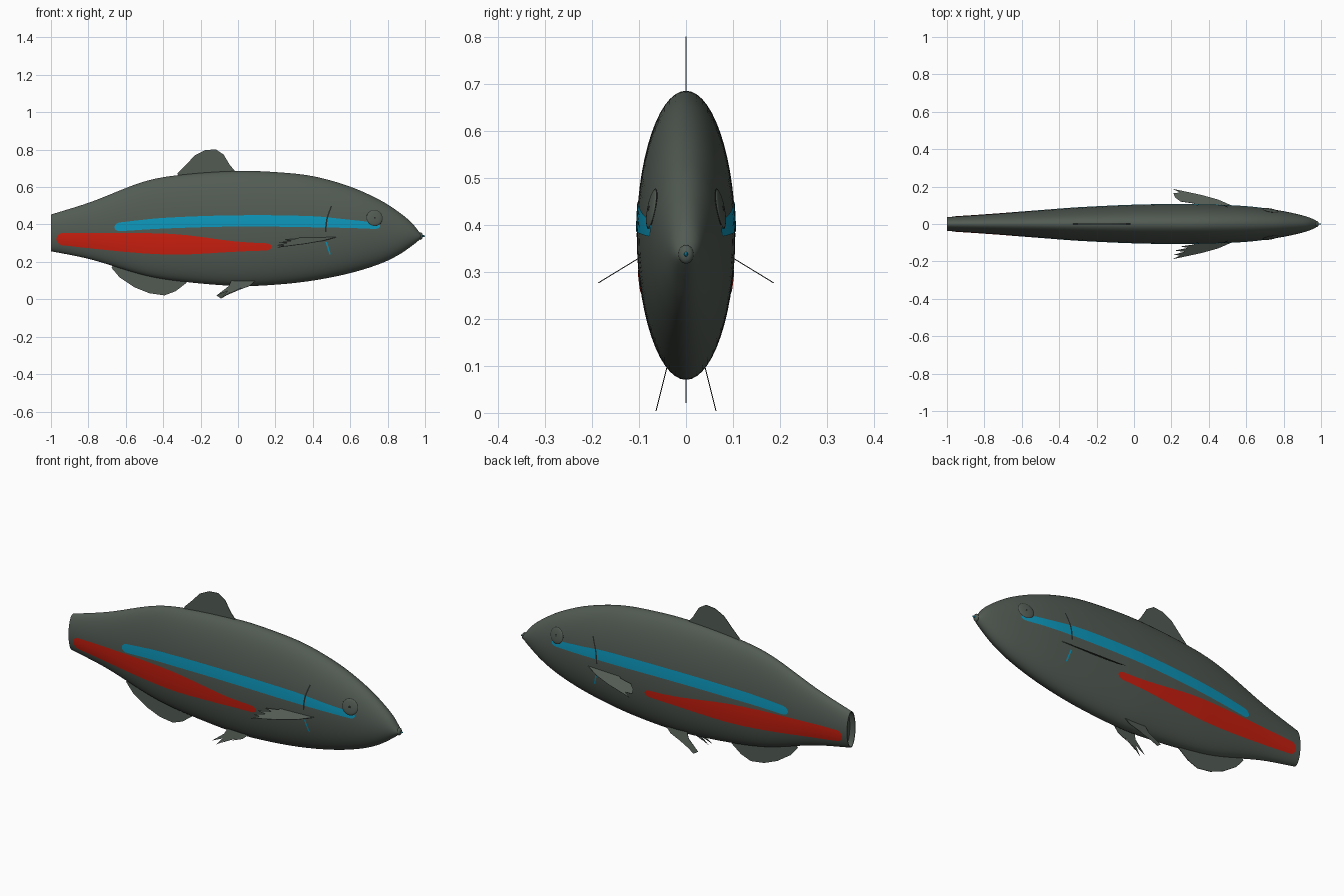
import bpy, bmesh, math
from mathutils import Vector

cube = bpy.data.objects.get("Cube")
if cube:
    bpy.data.objects.remove(cube)


def material(name, color):
    m = bpy.data.materials.new(name)
    m.use_nodes = True
    m.diffuse_color = (*color, 1)
    m.node_tree.nodes["Principled BSDF"].inputs["Base Color"].default_value = (*color, 1)
    return m


SKIN = material("grey green skin", (0.085, 0.105, 0.088))
BLUE = material("blue stripe", (0.004, 0.31, 0.50))
RED = material("red stripe", (0.62, 0.014, 0.005))
DARK = material("dark line", (0.02, 0.025, 0.022))

# Body stations: x, bottom, top, half width
STATIONS = [
    (-1.0, .257, .453, .037), (-.79, .214, .519, .051), (-.5, .128, .630, .073),
    (-.3, .095, .666, .088), (0, .071, .686, .102), (.2, .078, .680, .105),
    (.4, .10, .658, .103), (.6, .140, .602, .094), (.76, .190, .530, .075),
    (.86, .238, .466, .056), (.93, .286, .408, .037), (.97, .318, .358, .020),
    (.985, .334, .344, .005),
]


def sample(rows, x):
    """Smooth cubic interpolation through rows keyed by their first value."""
    x = min(max(x, rows[0][0]), rows[-1][0])
    i = next(k for k in range(len(rows) - 1) if x <= rows[k + 1][0])
    a, b = rows[i], rows[i + 1]
    before, after = rows[max(i - 1, 0)], rows[min(i + 2, len(rows) - 1)]
    h = b[0] - a[0]
    t = (x - a[0]) / h
    out = []
    for k in range(1, len(a)):
        ma = (b[k] - before[k]) / (b[0] - before[0]) * h
        mb = (after[k] - a[k]) / (after[0] - a[0]) * h
        out.append((2*t**3 - 3*t**2 + 1) * a[k] + (t**3 - 2*t**2 + t) * ma
                   + (3*t**2 - 2*t**3) * b[k] + (t**3 - t**2) * mb)
    return out


def side_y(x, z):
    """Half width of the body at a point on its flank."""
    lo, hi, w = sample(STATIONS, x)
    u = (z - (lo + hi) / 2) / ((hi - lo) / 2)
    return w * math.sqrt(max(0, 1 - u * u))


def finish(name, bm, mat, smooth=True):
    bmesh.ops.recalc_face_normals(bm, faces=bm.faces)
    mesh = bpy.data.meshes.new(name)
    bm.to_mesh(mesh)
    bm.free()
    mesh.materials.append(mat)
    ob = bpy.data.objects.new(name, mesh)
    bpy.context.collection.objects.link(ob)
    if smooth:
        bpy.ops.object.select_all(action='DESELECT')
        bpy.context.view_layer.objects.active = ob
        ob.select_set(True)
        bpy.ops.object.shade_smooth_by_angle(angle=math.radians(40))
    return ob


# Body: lofted ellipses with a hollow tail end
def build_body(rings=72, sides=56):
    bm = bmesh.new()
    loops = []
    for i in range(rings + 1):
        x = -1 + 1.985 * math.sin(i / rings * math.pi / 2)
        lo, hi, w = sample(STATIONS, x)
        loops.append([bm.verts.new((x, w * math.cos(a), (lo + hi) / 2 + (hi - lo) / 2 * math.sin(a)))
                      for a in (math.tau * k / sides for k in range(sides))])
    for a, b in zip(loops, loops[1:]):
        for k in range(sides):
            n = (k + 1) % sides
            bm.faces.new((a[k], a[n], b[n], b[k]))
    bm.faces.new(loops[-1])
    end = bm.faces.new(loops[0])
    bmesh.ops.recalc_face_normals(bm, faces=bm.faces)
    bmesh.ops.inset_region(bm, faces=[end], thickness=.004, depth=0)
    bmesh.ops.inset_region(bm, faces=[end], thickness=.002, depth=-.03)
    return finish("body", bm, SKIN)


build_body()


# Painted flank bands: rows of x, low z, high z draped over the body
def flank_band(name, rows, mat, side, round_end=.03, steps=60, lift=.0015):
    bm = bmesh.new()
    x0, x1 = rows[0][0], rows[-1][0]
    columns = []
    for i in range(steps + 1):
        x = x0 + (x1 - x0) * (1 - math.cos(math.pi * i / steps)) / 2
        lo, hi = sample(rows, x)
        d = min(1, min(x - x0, x1 - x) / round_end)
        half = (hi - lo) / 2 * max(.02, math.sqrt(max(0, 1 - (1 - d) ** 2)))
        col = []
        for j in range(7):
            z = (lo + hi) / 2 + half * (j / 3 - 1)
            col.append(bm.verts.new((x, side * (side_y(x, z) + lift), z)))
        columns.append(col)
    for a, b in zip(columns, columns[1:]):
        for j in range(6):
            f = (a[j], b[j], b[j + 1], a[j + 1])
            bm.faces.new(f if side < 0 else f[::-1])
    mesh = bpy.data.meshes.new(name)
    bm.to_mesh(mesh)
    bm.free()
    mesh.materials.append(mat)
    mesh.shade_smooth()
    ob = bpy.data.objects.new(name, mesh)
    bpy.context.collection.objects.link(ob)


BLUE_ROWS = [(-.66, .362, .408), (-.4, .378, .435), (0, .389, .449),
             (.4, .385, .444), (.6, .381, .425), (.76, .375, .408)]
RED_ROWS = [(-.97, .292, .353), (-.75, .268, .355), (-.5, .245, .354),
            (-.3, .239, .345), (0, .255, .308), (.18, .262, .298)]


# Gill line: thin ribbon following the flank
def gill_line(name, points, mat, side):
    bm = bmesh.new()
    pairs = []
    for i in range(13):
        z0, z1 = points[0][0], points[-1][0]
        z = z0 + (z1 - z0) * i / 12
        x = sample(points, z)[0]
        pairs.append([bm.verts.new((x + d, side * (side_y(x + d, z) + .002), z)) for d in (-.004, .004)])
    for a, b in zip(pairs, pairs[1:]):
        f = (a[0], a[1], b[1], b[0])
        bm.faces.new(f if side < 0 else f[::-1])
    mesh = bpy.data.meshes.new(name)
    bm.to_mesh(mesh)
    bm.free()
    mesh.materials.append(mat)
    bpy.context.collection.objects.link(bpy.data.objects.new(name, mesh))


# Eye parts: flattened domes turned to the flank normal
def eye_part(name, radius, bulge, mat, side, x=.73, z=.435):
    e = .01
    y = side_y(x, z)
    normal = Vector(((side_y(x - e, z) - side_y(x + e, z)) / (2 * e), 1,
                     (side_y(x, z - e) - side_y(x, z + e)) / (2 * e))).normalized()
    normal.y *= side
    bm = bmesh.new()
    bmesh.ops.create_uvsphere(bm, u_segments=28, v_segments=14, radius=1)
    bmesh.ops.scale(bm, vec=(radius, radius, bulge), verts=bm.verts)
    bmesh.ops.rotate(bm, matrix=normal.to_track_quat('Z', 'Y').to_matrix(), verts=bm.verts)
    bmesh.ops.translate(bm, vec=(x, side * y, z), verts=bm.verts)
    finish(name, bm, mat)


# Fins: flat outlines with a little thickness
def fin(name, points, thickness=.003):
    bm = bmesh.new()
    face = bm.faces.new([bm.verts.new(p) for p in points])
    bmesh.ops.triangulate(bm, faces=[face])
    ob = finish(name, bm, SKIN, smooth=False)
    solid = ob.modifiers.new("thickness", 'SOLIDIFY')
    solid.thickness = thickness
    solid.offset = 0


DORSAL = [(-.31, .64), (-.325, .672), (-.28, .717), (-.23, .77), (-.175, .797),
          (-.12, .802), (-.078, .775), (-.045, .72), (-.02, .69), (-.02, .66)]
ANAL = [(-.66, .20), (-.676, .168), (-.634, .118), (-.553, .064), (-.473, .032),
        (-.393, .021), (-.334, .043), (-.275, .088), (-.29, .13)]
PECTORAL = [(.53, .095), (.45, .13), (.36, .155), (.21, .187), (.25, .167), (.21, .166),
            (.27, .148), (.22, .142), (.29, .128), (.25, .12), (.32, .11), (.34, .09)]
PELVIC = [(.10, .105), (.06, .07), (.0, .048), (.02, .062), (-.06, .022), (-.03, .045),
          (-.09, .004), (-.055, .045), (-.115, .02), (-.05, .07), (-.03, .11)]
fin("dorsal_fin", [(x, 0, z) for x, z in DORSAL])
fin("anal_fin", [(x, 0, z) for x, z in ANAL])

for label, side in (("left", 1), ("right", -1)):
    flank_band(label + "_blue_stripe", BLUE_ROWS, BLUE, side)
    flank_band(label + "_red_stripe", RED_ROWS, RED, side)
    gill_line(label + "_gill_top", [(.36, .468), (.43, .476), (.50, .50)], DARK, side)
    gill_line(label + "_gill_bottom", [(.24, .492), (.28, .48), (.305, .472)], BLUE, side)
    eye_part(label + "_eye_rim", .044, .004, DARK, side)
    eye_part(label + "_eye", .042, .007, SKIN, side)
    eye_part(label + "_pupil", .008, .009, DARK, side)
    fin(label + "_pectoral_fin", [(x, side * y, .33 - (y - .1) * .61) for x, y in PECTORAL], .002)
    fin(label + "_pelvic_fin", [(x, side * (.065 - z * .25), z) for x, z in PELVIC], .002)

# Mouth: small lips around a blue tip
for name, x, size, mat in (("lips", .976, (.012, .016, .02), SKIN),
                           ("mouth_tip", .988, (.012, .004, .005), BLUE)):
    bm = bmesh.new()
    bmesh.ops.create_uvsphere(bm, u_segments=16, v_segments=10, radius=1)
    bmesh.ops.scale(bm, vec=size, verts=bm.verts)
    bmesh.ops.translate(bm, vec=(x, 0, .338), verts=bm.verts)
    finish(name, bm, mat)
